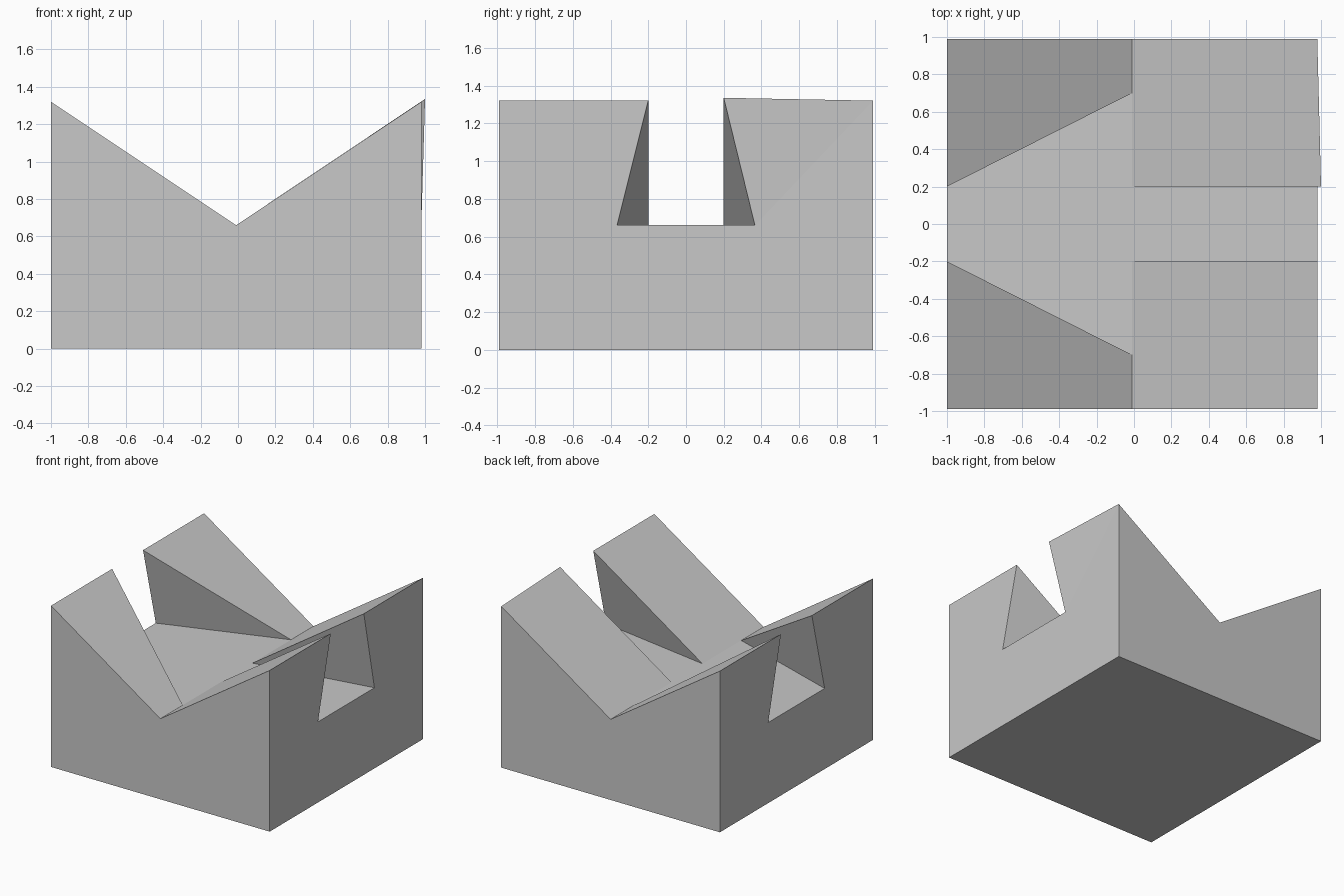
import bpy, bmesh

cube = bpy.data.objects.get("Cube")
if cube:
    bpy.data.objects.remove(cube, do_unlink=True)

# Main dimensions
LEFT, RIGHT, MID = -1.0, 0.98, -0.01      # end faces and valley line along x
DEPTH, TOP, FLOOR = 0.99, 1.32, 0.66      # half depth, rim height, valley and slot height
SLOT, UNDERCUT, FLARE = 0.2, 0.365, 0.7   # half widths of the slot


def add_half(bm, side, lip_x, lip_z):
    """One half of the notched block, on the +y or -y side."""
    points = {
        "left_base": (LEFT, DEPTH, 0),
        "right_base": (RIGHT, DEPTH, 0),
        "right_rim": (RIGHT, DEPTH, TOP),
        "valley": (MID, DEPTH, FLOOR),
        "left_rim": (LEFT, DEPTH, TOP),
        "left_lip": (LEFT, SLOT, TOP),
        "left_foot": (LEFT, UNDERCUT, FLOOR),
        "flare": (MID, FLARE, FLOOR),
        "throat": (MID, SLOT, FLOOR),
        "right_lip": (lip_x, SLOT, lip_z),
        "right_foot": (RIGHT, UNDERCUT, FLOOR),
        "left_base_mid": (LEFT, 0, 0),
        "left_floor_mid": (LEFT, 0, FLOOR),
        "right_base_mid": (RIGHT, 0, 0),
        "right_floor_mid": (RIGHT, 0, FLOOR),
    }
    v = {n: bm.verts.new((x, y * side, z)) for n, (x, y, z) in points.items()}
    for names in (
        "left_base right_base right_rim valley left_rim",                    # outer side
        "left_rim valley flare left_lip",                                    # left slope
        "right_rim valley flare throat right_lip",                           # right slope
        "left_lip flare left_foot",                                          # left slot wall
        "right_lip throat right_foot",                                       # right slot wall
        "left_floor_mid left_foot flare throat right_foot right_floor_mid",  # slot floor
        "left_base_mid left_base left_rim left_foot left_floor_mid",         # left end
        "left_foot left_rim left_lip",
        "right_base_mid right_base right_rim right_foot right_floor_mid",    # right end
        "right_foot right_rim right_lip",
        "left_base_mid right_base_mid right_base left_base",                 # underside
    ):
        bm.faces.new([v[n] for n in names.split()])


bm = bmesh.new()
add_half(bm, 1, 1.0, 1.335)   # this lip sticks out slightly
add_half(bm, -1, RIGHT, TOP)
bmesh.ops.remove_doubles(bm, verts=bm.verts, dist=0.0001)
bmesh.ops.recalc_face_normals(bm, faces=bm.faces)
bmesh.ops.dissolve_limit(bm, angle_limit=0.001, verts=bm.verts, edges=bm.edges)

mesh = bpy.data.meshes.new("notched_block")
bm.to_mesh(mesh)
bm.free()

# Plain grey
grey = bpy.data.materials.new("light_grey")
grey.use_nodes = True
colour = (0.58, 0.58, 0.58, 1)
grey.diffuse_color = colour
grey.node_tree.nodes["Principled BSDF"].inputs["Base Color"].default_value = colour
mesh.materials.append(grey)

block = bpy.data.objects.new("notched_block", mesh)
bpy.context.collection.objects.link(block)
